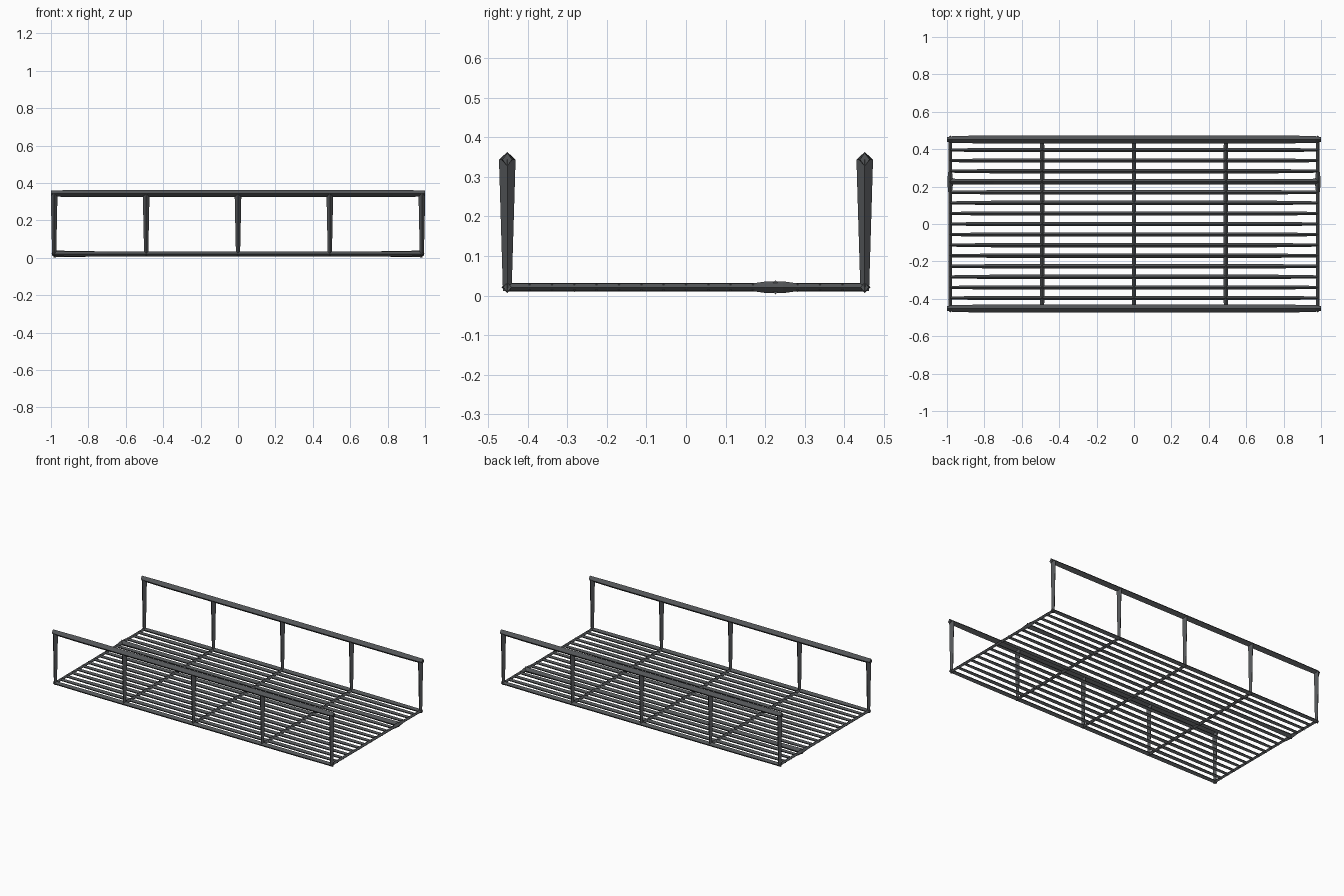
import bpy, bmesh
from mathutils import Vector

if "Cube" in bpy.data.objects:
    bpy.data.objects.remove(bpy.data.objects["Cube"])

steel = bpy.data.materials.new("dark grey steel")
steel.diffuse_color = (0.085, 0.09, 0.095, 1)
steel.use_nodes = True
steel.node_tree.nodes["Principled BSDF"].inputs["Base Color"].default_value = steel.diffuse_color

L, W = 0.983, 0.452           # node positions of the frame corners
ZD, ZR = 0.021, 0.344         # deck and rail heights
POSTS = [-L, -0.491, 0, 0.491, L]


def beam(name, stations, axis):
    """Diamond-section bar through stations (point, half size a, half size b)."""
    u, v = {'X': ((0, 1, 0), (0, 0, 1)), 'Y': ((0, 0, 1), (1, 0, 0)),
            'Z': ((1, 0, 0), (0, 1, 0))}[axis]
    u, v = Vector(u), Vector(v)
    bm = bmesh.new()
    rings = []
    for p, a, b in stations:
        p = Vector(p)
        rings.append([bm.verts.new(p + d) for d in (u * a, v * b, -u * a, -v * b)])
    for r, s in zip(rings, rings[1:]):
        for i in range(4):
            j = (i + 1) % 4
            bm.faces.new((r[i], r[j], s[j], s[i]))
    bm.faces.new(rings[0][::-1])
    bm.faces.new(rings[-1])
    bmesh.ops.recalc_face_normals(bm, faces=bm.faces)
    me = bpy.data.meshes.new(name)
    bm.to_mesh(me)
    bm.free()
    me.materials.append(steel)
    ob = bpy.data.objects.new(name, me)
    bpy.context.collection.objects.link(ob)
    return ob


for s in (-1, 1):
    y = s * W
    # top rail, blunt pointed ends
    beam("top_rail", [((-1.0, y, ZR), .012, .017), ((-.97, y, ZR), .018, .017),
                      ((-.83, y, ZR), .021, .019), ((.83, y, ZR), .021, .019),
                      ((.97, y, ZR), .018, .017), ((1.0, y, ZR), .012, .017)], 'X')
    # bottom side beam, slightly thicker in the middle
    beam("side_beam", [((-.993, y, ZD), .011, .012), ((-.7, y, ZD), .014, .014),
                       ((.7, y, ZD), .014, .014), ((.993, y, ZD), .011, .012)], 'X')
    # posts tapering towards the deck
    for x in POSTS:
        beam("post", [((x, y, .012), .011, .011), ((x, y, ZR), .018, .021)], 'Z')

# cross beams under the slats; the end ones swell at one slat
for x in POSTS:
    st = [((x, -W, ZD), .010, .010)]
    if abs(x) > .9:
        st += [((x, .17, ZD), .010, .010), ((x, .205, ZD), .015, .014),
               ((x, .245, ZD), .015, .014), ((x, .28, ZD), .010, .010)]
    else:
        st += [((x, -.4, ZD), .011, .012), ((x, .4, ZD), .011, .012)]
    st.append(((x, W, ZD), .010, .010))
    beam("cross_beam", st, 'Y')

# deck slats
for i in range(-7, 8):
    y = i * W / 8
    e, m = (.014, .014) if i == 4 else (.009, .0115)
    if i == 4:
        # this slat reaches the lowest point of the model
        e = .018
    beam("deck_slat", [((-L - .004, y, ZD), e * .9, e), ((-.75, y, ZD), m, m),
                       ((.75, y, ZD), m, m), ((L + .004, y, ZD), e * .9, e)], 'X')
